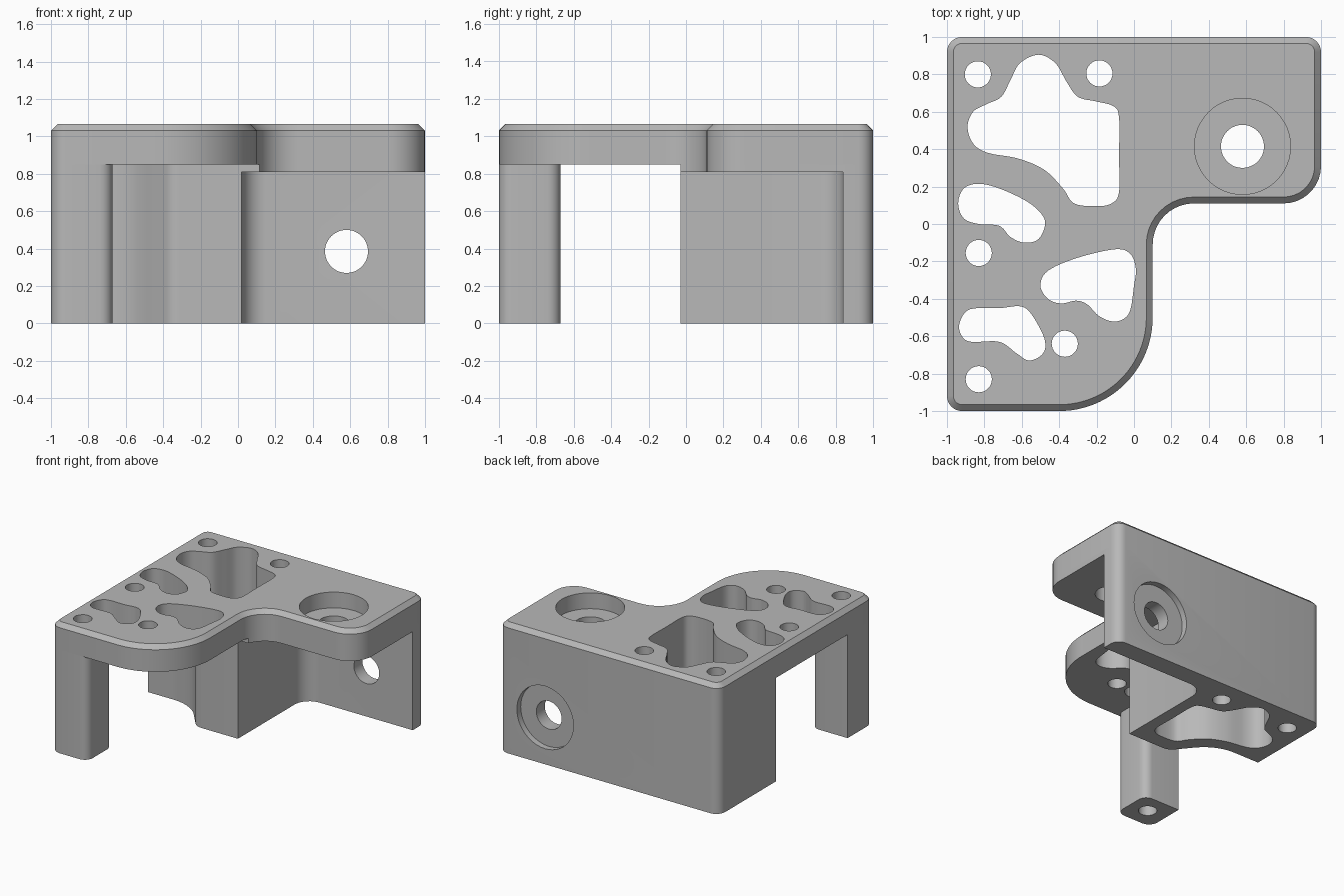
import bpy, bmesh, math
from mathutils import Vector

cube = bpy.data.objects.get("Cube")
if cube:
    bpy.data.objects.remove(cube, do_unlink=True)

grey = bpy.data.materials.new("plain_grey")
grey.use_nodes = True
grey.diffuse_color = (0.48, 0.48, 0.48, 1)
bsdf = next(n for n in grey.node_tree.nodes if n.type == "BSDF_PRINCIPLED")
bsdf.inputs["Base Color"].default_value = grey.diffuse_color


def rounded(corners):
    """Polygon from (x, y, radius) corners, each filleted by its radius."""
    pts = []
    for i, (x, y, r) in enumerate(corners):
        p = Vector((x, y))
        if r == 0:
            pts.append(p)
            continue
        a = (Vector(corners[i - 1][:2]) - p).normalized()
        b = (Vector(corners[(i + 1) % len(corners)][:2]) - p).normalized()
        half = a.angle(b) / 2
        centre = p + (a + b).normalized() * (r / math.sin(half))
        start = p + a * (r / math.tan(half)) - centre
        end = p + b * (r / math.tan(half)) - centre
        sweep = math.pi - 2 * half
        if start.x * end.y - start.y * end.x < 0:
            sweep = -sweep
        steps = max(6, int(r * 48))
        for k in range(steps + 1):
            t = sweep * k / steps
            c, s = math.cos(t), math.sin(t)
            pts.append(centre + Vector((start.x * c - start.y * s,
                                        start.x * s + start.y * c)))
    return pts


def smooth_loop(points, steps=6):
    """Closed smooth curve through points given in hundredths."""
    v = [Vector(p) / 100 for p in points]
    out = []
    for i in range(len(v)):
        a, b, c, d = (v[(i + k) % len(v)] for k in (-1, 0, 1, 2))
        for k in range(steps):
            t = k / steps
            out.append(b + (c - a) * (t / 2) + (2 * a - 5 * b + 4 * c - d) * (t * t / 2)
                       + (3 * b - a - 3 * c + d) * (t ** 3 / 2))
    return out


def circle(x, y, r, n=48):
    return [Vector((x + r * math.cos(math.tau * k / n), y + r * math.sin(math.tau * k / n)))
            for k in range(n)]


def prism(name, pts, lo, hi, chamfer=0, along_y=False):
    """Extrude a profile along z, or along y with the profile in xz."""
    bm = bmesh.new()
    rings = []
    for h in (lo, hi - chamfer):
        rings.append([bm.verts.new((p.x, h, p.y) if along_y else (p.x, p.y, h)) for p in pts])
    bm.faces.new(rings[0])
    top = bm.faces.new(rings[1])
    for i in range(len(pts)):
        bm.faces.new((rings[0][i - 1], rings[0][i], rings[1][i], rings[1][i - 1]))
    bmesh.ops.recalc_face_normals(bm, faces=bm.faces)
    if chamfer:
        bmesh.ops.inset_individual(bm, faces=[top], thickness=chamfer, depth=chamfer,
                                   use_even_offset=True)
    mesh = bpy.data.meshes.new(name)
    bm.to_mesh(mesh)
    bm.free()
    mesh.materials.append(grey)
    obj = bpy.data.objects.new(name, mesh)
    bpy.context.collection.objects.link(obj)
    return obj


def activate(obj):
    bpy.ops.object.select_all(action="DESELECT")
    obj.select_set(True)
    bpy.context.view_layer.objects.active = obj


def cut(obj, cutters):
    activate(obj)
    for c in cutters:
        mod = obj.modifiers.new("cut", "BOOLEAN")
        mod.operation = "DIFFERENCE"
        mod.solver = "EXACT"
        mod.object = c
        bpy.ops.object.modifier_apply(modifier=mod.name)


# Top plate with chamfered rim
outline = rounded([(-1, -1, .08), (.1, -1, .5), (.1, .11, .22),
                   (1, .11, .2), (1, 1, .08), (-1, 1, .08)])
plate = prism("top_plate", outline, .85, 1.065, chamfer=.034)

# Thicker underside of the right arm
wall_y, step_y, block_x = .84, -.03, .02
arm = [p for p in outline if p.x > block_x and step_y < p.y < wall_y]
arm = [Vector((.115, step_y))] + arm + [Vector(c) for c in
                                        ((1, wall_y), (block_x, wall_y), (block_x, step_y))]
pad = prism("right_arm_underside", arm, .81, .85)

# Back wall and hollow block in one footprint
body = prism("back_wall_and_block", rounded([
    (1, wall_y, 0), (1, 1, .08), (-1, 1, .08), (-1, .26, 0), (-.6, .26, .36),
    (-.36, step_y, .1), (block_x, step_y, 0), (block_x, wall_y, .13)]), 0, .85)

# Front left leg
leg = prism("front_left_leg", rounded([
    (-1, -1, .08), (-.67, -1, .07), (-.67, -.67, .07), (-1, -.67, 0)]), 0, .85)

# Free-form weight-saving pockets
large_pocket = [(-89, 52), (-86, 60), (-79, 64), (-71, 68), (-66, 77), (-61, 86), (-51, 90.5),
                (-42, 86), (-36, 76), (-30, 68), (-20, 65.5), (-11, 63), (-8, 57), (-8, 36),
                (-8, 17), (-12, 11), (-20, 9.5), (-32, 11), (-38, 19), (-48, 29),
                (-62, 35), (-78, 38), (-86, 43)]
kidney_pocket = [(-94, 11), (-91, 19), (-83, 21.5), (-72, 19), (-58, 12.5), (-50, 6), (-47.5, 0),
                 (-51, -8), (-58.5, -10), (-66, -7), (-72, -1), (-83, 0), (-91, 3)]
wedge_pocket = [(-50, -33), (-46, -25), (-30, -18), (-10, -13.5), (-2, -16), (1, -24),
                (0, -33), (-2, -46), (-6, -51), (-12, -52), (-19, -49), (-25, -43),
                (-31, -41), (-39, -42.5), (-46, -40)]
corner_pocket = [(-93.5, -54), (-90, -47), (-84, -45), (-72, -45), (-61, -44), (-55, -48),
                 (-48, -61), (-48.5, -69), (-56, -73), (-63, -69), (-72, -63),
                 (-87, -63), (-92, -60)]


def through(pts):
    return prism("cutter", pts, -.1, 1.2)


large, kidney, wedge, corner = [through(smooth_loop(p)) for p in
                                (large_pocket, kidney_pocket, wedge_pocket, corner_pocket)]
screws = [through(circle(x, y, .07, 32)) for x, y in
          ((-.835, .8), (-.185, .805), (-.83, -.155), (-.37, -.64), (-.83, -.83))]

# Counterbored holes in the arm and in the back wall
arm_hole = through(circle(.58, .415, .115))
arm_bore = prism("cutter", circle(.58, .415, .257), .935, 1.2)
wall_hole = prism("cutter", circle(.58, .385, .115), .6, 1.2, along_y=True)
wall_bore = prism("cutter", circle(.58, .385, .257), .95, 1.2, along_y=True)

cut(plate, [large, kidney, wedge, corner, *screws, arm_bore, arm_hole])
cut(pad, [arm_hole])
cut(body, [large, *screws[:2], wall_bore, wall_hole])
cut(leg, [screws[-1]])

for c in [large, kidney, wedge, corner, *screws, arm_hole, arm_bore, wall_hole, wall_bore]:
    bpy.data.objects.remove(c, do_unlink=True)

for part in (plate, pad, body, leg):
    activate(part)
    bpy.ops.object.shade_smooth_by_angle(angle=math.radians(30))
